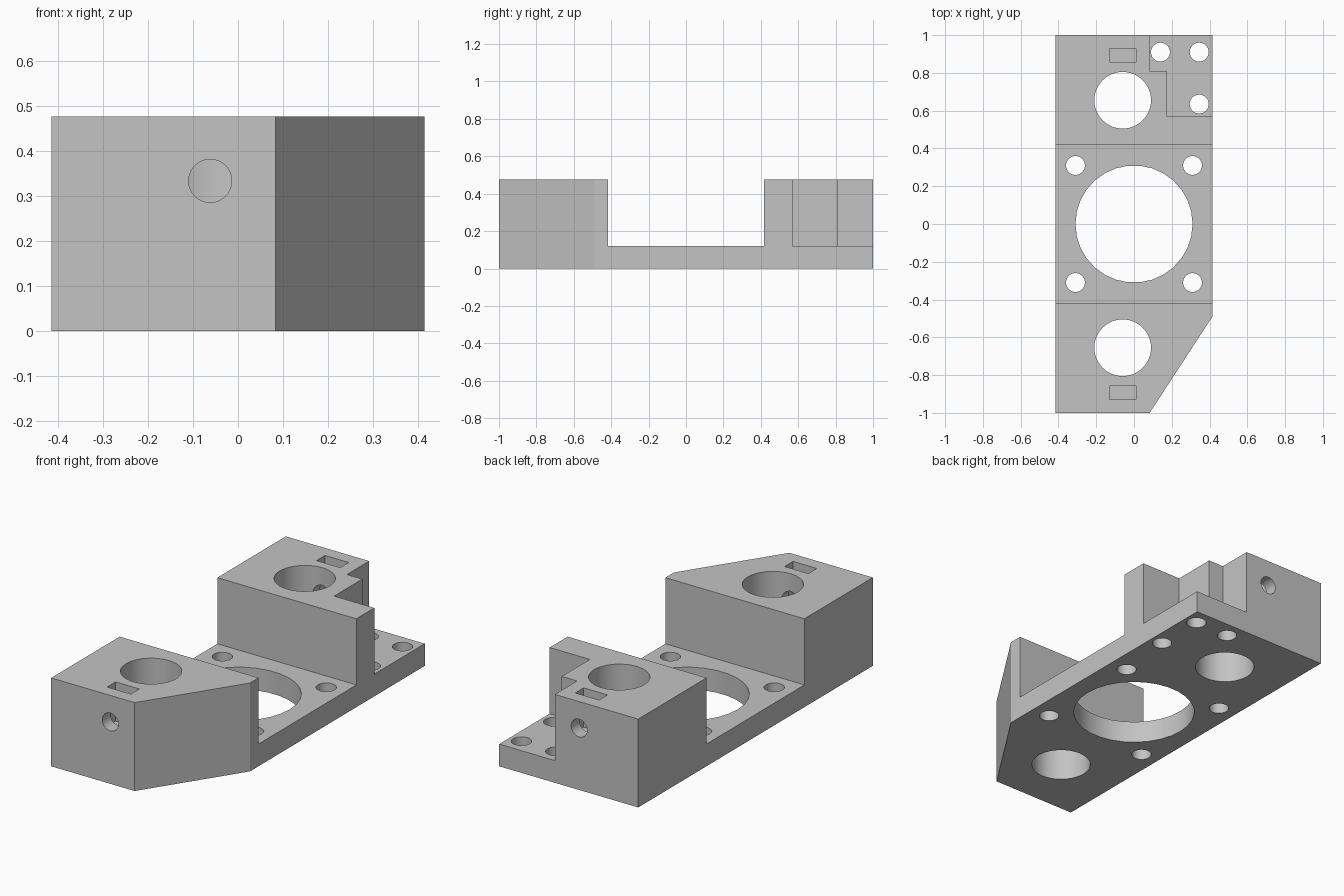
import bpy
from math import cos, sin, tau, radians

if "Cube" in bpy.data.objects:
    bpy.data.objects.remove(bpy.data.objects["Cube"], do_unlink=True)

WIDTH, LENGTH, TOP, FLOOR = 0.415, 1.0, 0.477, 0.12

grey = bpy.data.materials.new("plain grey")
grey.use_nodes = True
colour = (0.55, 0.55, 0.55, 1)
grey.diffuse_color = colour
grey.node_tree.nodes["Principled BSDF"].inputs["Base Color"].default_value = colour


def prism(name, outline, z0, z1):
    """Extrude a counter-clockwise plan outline from z0 to z1."""
    n = len(outline)
    verts = [(x, y, z) for z in (z0, z1) for x, y in outline]
    faces = [list(range(n))[::-1], list(range(n, 2 * n))]
    faces += [[i, (i + 1) % n, n + (i + 1) % n, n + i] for i in range(n)]
    mesh = bpy.data.meshes.new(name)
    mesh.from_pydata(verts, [], faces)
    mesh.materials.append(grey)
    obj = bpy.data.objects.new(name, mesh)
    bpy.context.collection.objects.link(obj)
    return obj


def box(x0, x1, y0, y1):
    return [(x0, y0), (x1, y0), (x1, y1), (x0, y1)]


def circle(x, y, r, n=40):
    return [(x + r * cos(tau * i / n), y + r * sin(tau * i / n)) for i in range(n)]


# Body plan with the slanted front corner
body = prism("bracket_body", [(-WIDTH, -LENGTH), (0.083, -LENGTH), (WIDTH, -0.49),
                              (WIDTH, LENGTH), (-WIDTH, LENGTH)], 0, TOP)


def cut(outline, z0=-0.1, z1=0.6, along_y=None):
    """Subtract a prism; along_y lays it on its side, starting at that y."""
    cutter = prism("cutter", outline, z0, z1)
    cutter.hide_render = True
    if along_y is not None:
        cutter.rotation_euler.x = radians(90)
        cutter.location.y = along_y
    mod = body.modifiers.new("cut", 'BOOLEAN')
    mod.operation, mod.solver, mod.object = 'DIFFERENCE', 'EXACT', cutter
    bpy.context.view_layer.objects.active = body
    bpy.ops.object.modifier_apply(modifier=mod.name)
    bpy.data.objects.remove(cutter, do_unlink=True)


# Channel between the end blocks, and the stepped corner at the back
cut(box(-0.6, 0.6, -0.417, 0.417), FLOOR)
cut([(0.175, 0.57), (0.6, 0.57), (0.6, 1.1), (0.083, 1.1), (0.083, 0.81), (0.175, 0.81)], FLOOR)

# Motor opening and its four screw holes
cut(circle(0, 0, 0.31, 30))
for x in (-0.31, 0.31):
    for y in (-0.31, 0.31):
        cut(circle(x, y, 0.05))

# Mounting holes in the back corner
for x, y in ((0.14, 0.91), (0.345, 0.91), (0.345, 0.635)):
    cut(circle(x, y, 0.05))

# Rod bore, nut slot and clamp screw hole in each end block
for side in (-1, 1):
    cut(circle(-0.06, side * 0.655, 0.15, 48))
    y0, y1 = sorted((side * 0.857, side * 0.929))
    cut(box(-0.131, 0.011, y0, y1), 0.265)
    cut(circle(-0.062, 0.334, 0.048), 0, 0.5, along_y=-0.65 if side < 0 else 1.15)

# Smooth bores, crisp edges
for obj in bpy.context.selected_objects:
    obj.select_set(False)
body.select_set(True)
bpy.context.view_layer.objects.active = body
bpy.ops.object.shade_smooth_by_angle(angle=radians(30))
